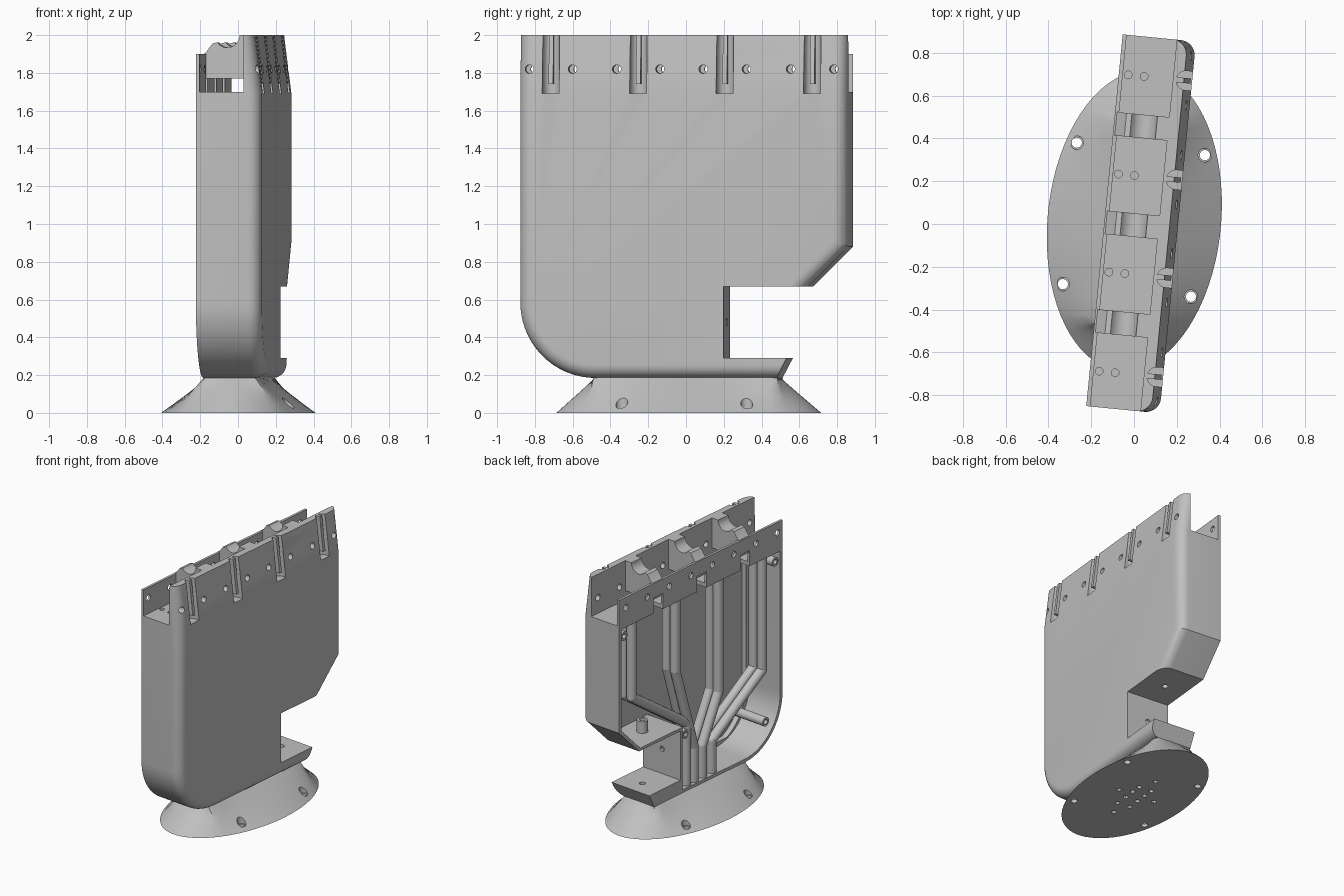
import bpy, bmesh, math
from mathutils import Matrix, Vector

if "Cube" in bpy.data.objects:
    bpy.data.objects.remove(bpy.data.objects["Cube"])

grey = bpy.data.materials.new("light_grey")
grey.diffuse_color = (0.53, 0.53, 0.53, 1)
grey.use_nodes = True
grey.node_tree.nodes["Principled BSDF"].inputs["Base Color"].default_value = grey.diffuse_color
parts = []
SLOTS = (-0.70, -0.235, 0.225, 0.69)
TILT = 0.125                      # inward lean of the upper right wall


def finish(name, bm):
    bmesh.ops.recalc_face_normals(bm, faces=bm.faces)
    me = bpy.data.meshes.new(name)
    bm.to_mesh(me)
    bm.free()
    me.materials.append(grey)
    ob = bpy.data.objects.new(name, me)
    bpy.context.collection.objects.link(ob)
    parts.append(ob)
    return ob


def loft(rings):
    """Skin a list of equal-length point loops and cap both ends."""
    bm = bmesh.new()
    vs = [[bm.verts.new(p) for p in r] for r in rings]
    bm.faces.new(vs[0])
    bm.faces.new(vs[-1])
    n = len(vs[0])
    for A, B in zip(vs, vs[1:]):
        for i in range(n):
            j = (i + 1) % n
            bm.faces.new((A[i], A[j], B[j], B[i]))
    return bm


def prism(pts, lo, hi, axis):
    """Extrude a 2D outline along x (points y,z) or along y (points x,z)."""
    co = (lambda a, b, t: (t, a, b)) if axis == 'x' else (lambda a, b, t: (a, t, b))
    return loft([[co(a, b, t) for a, b in pts] for t in (lo, hi)])


def box(x0, x1, y0, y1, z0, z1):
    return prism([(y0, z0), (y1, z0), (y1, z1), (y0, z1)], x0, x1, 'x')


def rod(p, q, r, n=16, bm=None):
    p, q = Vector(p), Vector(q)
    d = q - p
    m = Matrix.Translation((p + q) / 2) @ d.to_track_quat('Z', 'Y').to_matrix().to_4x4()
    bm = bm or bmesh.new()
    bmesh.ops.create_cone(bm, cap_ends=True, segments=n, radius1=r, radius2=r,
                          depth=d.length, matrix=m)
    return bm


def cut(ob, bm):
    c = finish("cutter", bm)
    parts.remove(c)
    m = ob.modifiers.new("cut", 'BOOLEAN')
    m.operation, m.solver, m.object = 'DIFFERENCE', 'EXACT', c
    bpy.context.view_layer.objects.active = ob
    bpy.ops.object.modifier_apply(modifier=m.name)
    bpy.data.objects.remove(c)


def arc(cy, cz, r, a0, a1, n):
    return [(cy + r * math.cos(math.radians(a0 + (a1 - a0) * i / n)),
             cz + r * math.sin(math.radians(a0 + (a1 - a0) * i / n))) for i in range(n + 1)]


def outline(d):
    """Side profile with its rounded rim drawn in by d; the notch stays put."""
    return ([(-0.868 + d, 2.0)] + arc(-0.468, 0.585, 0.4 - d, 180, 270, 18) +
            [(0.50 + 0.524 * d, 0.185 + d), (0.555, 0.29), (0.22, 0.29), (0.22, 0.668),
             (0.662 - 1.414 * d, 0.668), (0.876 - d, 0.882 + 0.414 * d), (0.876 - d, 2.0)])


# Main housing: side profile, rounded right-hand rim, leaning top
R = 0.07
levels = [(-0.139, 0)] + [(0.205 - R + R * math.sin(t), R - R * math.cos(t))
                          for t in (math.pi / 2 * i / 7 for i in range(8))]
bm = loft([[(x, y, z) for y, z in outline(d)] for x, d in levels])
bmesh.ops.bisect_plane(bm, geom=bm.verts[:] + bm.edges[:] + bm.faces[:],
                       plane_co=(0, 0, 1.69), plane_no=(0, 0, 1))
for v in bm.verts:
    if v.co.x > 0.1 and v.co.z > 1.69:
        v.co.x -= (v.co.z - 1.69) * TILT
housing = finish("housing", bm)

# Open cavity, upper channel and lowered left lip
cavity = ([(-0.843, 1.67)] + arc(-0.468, 0.585, 0.375, 180, 270, 18) +
          [(0.198, 0.21), (0.198, 0.69), (0.65, 0.69), (0.851, 0.892), (0.851, 1.67)])
inner = [[(x, y, z) for y, z in cavity] for x in (-0.3, 0.14)]
inner.append([(0.18, y * 0.955, 1.67 if z == 1.67 else z + (0.035 if z < 0.3 else 0))
              for y, z in cavity])
cut(housing, loft(inner[:2]))
cut(housing, prism([(y * 0.955 if y != 0.198 else y, max(z, 0.245)) for y, z in cavity],
                   0.1, 0.18, 'x'))
cut(housing, box(-0.12, 0.115, -1, 1, 1.7, 2.2))
cut(housing, box(-0.3, -0.1, -1, 1, 1.9, 2.2))

# Keyed slots, screw holes and pocket floor holes
for i, y in enumerate(SLOTS):
    cut(housing, rod((0.175, y, 1.69), (0.175, y, 2.2), 0.045, 20))
    cut(housing, box(0.175, 0.3, y - 0.045, y + 0.045, 1.69, 2.2))
    top = 0.205 - 0.31 * TILT
    finish(f"slot_key_{i + 1}", prism(
        [(0.125, 1.74), (0.198, 1.74), (top, 2.0), (0.125, 2.0)], y - 0.012, y + 0.012, 'y'))
    for x in (-0.095, -0.02):
        cut(housing, rod((x, y, 1.6), (x, y, 1.8), 0.018))
    for s in (-0.115, 0.115):
        cut(housing, rod((-0.3, y + s, 1.82), (0.4, y + s, 1.82), 0.023))
cut(housing, rod((0.03, 0.43, 0.22), (0.03, 0.43, 0.8), 0.022))
cut(housing, rod((0.03, 0.1, 0.48), (0.03, 0.3, 0.48), 0.02))

# Saddle ribs between the pockets, each with a round groove on top
groove = arc(-0.006, 2.0, 0.066, 215, 360, 12)
saddle = [(0.118, 1.77), (-0.13, 1.77), (-0.13, 1.9), (-0.118, 1.91), (-0.085, 1.955)] \
    + groove + [(0.118, 2.0)]
for i in range(3):
    y = (SLOTS[i] + SLOTS[i + 1]) / 2
    cut(housing, box(-0.3, 0.1, y - 0.05, y + 0.05, 1.6, 1.79))
    finish(f"saddle_rib_{i + 1}", prism(saddle, y - 0.055, y + 0.055, 'y'))

# Paired ducts that run down and gather at the foot
ROUTES = ((-0.16, 0.80, 0.45), (-0.06, 0.80, 0.45), (0.03, 1.12, 0.47), (0.11, 1.08, 0.68))
RD = 0.036
for i, (y, (ye, zb, ze)) in enumerate(zip(SLOTS, ROUTES)):
    for k, x in enumerate((-0.095, -0.02)):
        path = [(x, y, 1.68), (x, y, zb), (x, ye, ze), (x, ye, 0.2)]
        upper = finish(f"duct_{i + 1}_{k + 1}_upper", rod(path[0], path[1], RD))
        cut(upper, rod((x, y, 1.3), (x, y, 1.8), 0.018))
        bm = rod(path[1], path[2], RD)
        rod(path[2], path[3], RD, bm=bm)
        for p in path[1:3]:
            bmesh.ops.create_uvsphere(bm, u_segments=16, v_segments=8, radius=RD,
                                      matrix=Matrix.Translation(p))
        finish(f"duct_{i + 1}_{k + 1}_lower", bm)

# Screw bosses inside the housing
for i, (y, z) in enumerate(((0.81, 1.6), (-0.80, 1.6), (-0.70, 0.41), (0.155, 0.62))):
    b = finish(f"screw_boss_{i + 1}", rod((-0.13, y, z), (0.185, y, z), 0.034))
    cut(b, rod((-0.2, y, z), (-0.05, y, z), 0.018))
b = finish("upright_boss", rod((0.03, 0.43, 0.68), (0.03, 0.43, 0.78), 0.04))
cut(b, rod((0.03, 0.43, 0.6), (0.03, 0.43, 0.9), 0.022))

# Base flange: ellipse blended into the rectangular foot of the housing
N, rings = 72, []
for t in (0, 0.25, 0.5, 0.75, 1):
    ring = []
    for i in range(N):
        a = 2 * math.pi * (i + 0.5) / N
        c, s = math.cos(a), math.sin(a)
        k = 1 / max(abs(c), abs(s))
        ex, ey = 0.405 * c, 0.015 + 0.703 * s
        rx, ry = 0.005 + 0.143 * c * k, 0.01 + 0.488 * s * k
        ring.append((ex + (rx - ex) * t, ey + (ry - ey) * t, 0.188 * t))
    rings.append(ring)
base = finish("base_flange", loft(rings))

# Counterbored mounting holes and the small outlets underneath
for x in (-0.303, 0.298):
    for y in (-0.312, 0.352):
        cut(base, rod((x, y, -0.1), (x, y, 0.3), 0.024))
        cut(base, rod((x, y, 0.025), (x, y, 0.3), 0.032))
for x, y in [(sx, r[0]) for r in ROUTES for sx in (-0.07, 0.03)] + \
        [(-0.02, -0.28), (-0.02, 0.24), (0.13, 0), (-0.17, 0)]:
    cut(base, rod((x, y, -0.1), (x, y, 0.08), 0.018, 12))

# Turn the whole assembly slightly and shade it
turn = Matrix.Rotation(math.radians(-5.6), 4, 'Z')
bpy.ops.object.select_all(action='DESELECT')
for ob in parts:
    ob.data.transform(turn)
    ob.select_set(True)
bpy.context.view_layer.objects.active = housing
bpy.ops.object.shade_smooth_by_angle(angle=math.radians(30))
